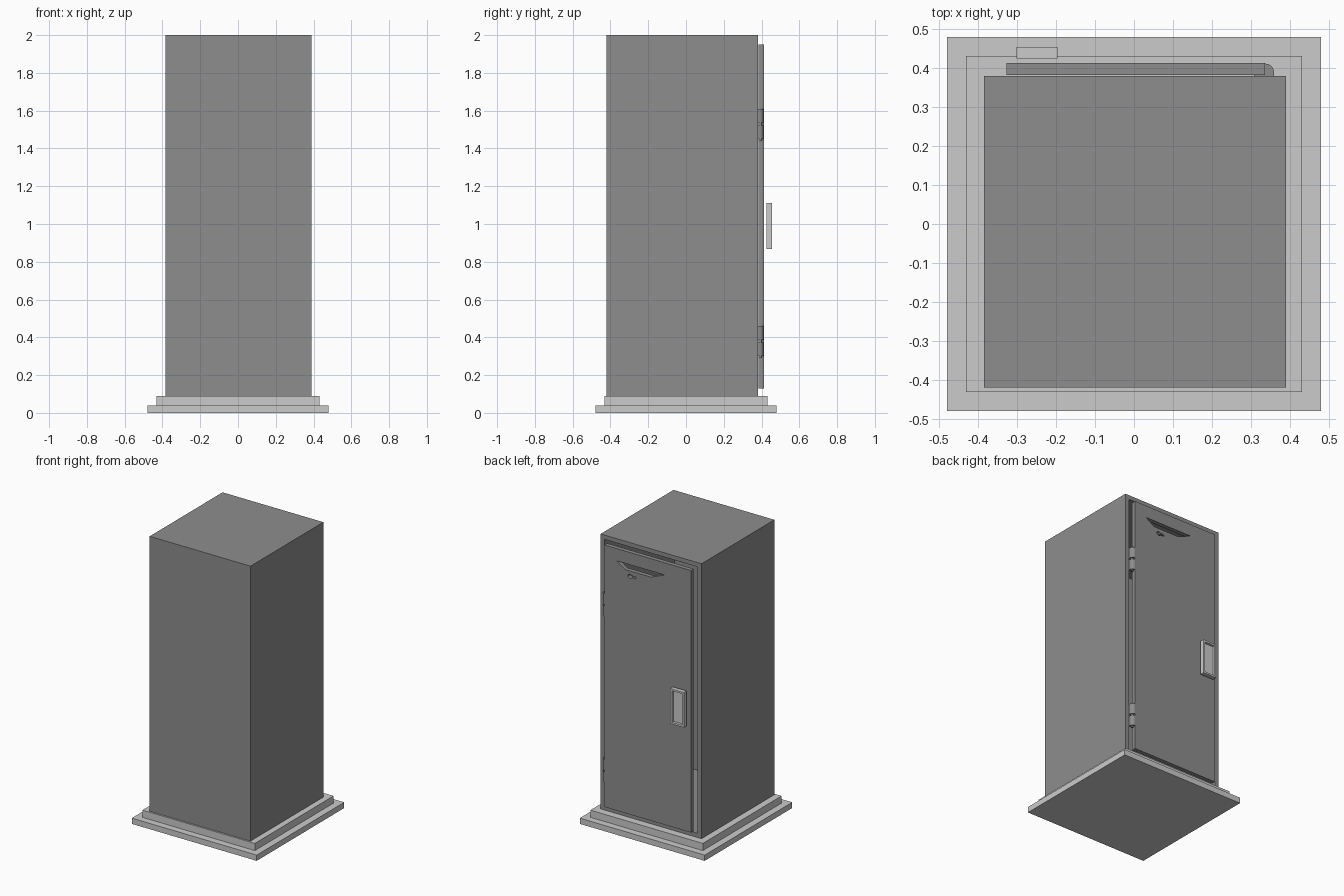
import bpy, bmesh, math

if "Cube" in bpy.data.objects:
    bpy.data.objects.remove(bpy.data.objects["Cube"])

dark = bpy.data.materials.new("dark_grey")
dark.diffuse_color = (0.27, 0.27, 0.27, 1)
dark.use_nodes = True
dark.node_tree.nodes["Principled BSDF"].inputs["Base Color"].default_value = dark.diffuse_color


def finish(name, bm, mat=None):
    bmesh.ops.recalc_face_normals(bm, faces=bm.faces)
    me = bpy.data.meshes.new(name)
    bm.to_mesh(me)
    bm.free()
    ob = bpy.data.objects.new(name, me)
    bpy.context.collection.objects.link(ob)
    if mat:
        me.materials.append(mat)
    return ob


def box_bm(x, y, z):
    bm = bmesh.new()
    bmesh.ops.create_cube(bm, size=1)
    for v in bm.verts:
        v.co = [r[0] if c < 0 else r[1] for c, r in zip(v.co, (x, y, z))]
    return bm


def recess_back(bm, border, depth):
    """Inset the +y face and sink it to leave a rimmed cavity."""
    bm.normal_update()
    f = max(bm.faces, key=lambda f: f.calc_center_median().y)
    bmesh.ops.inset_individual(bm, faces=[f], thickness=border)
    r = bmesh.ops.extrude_face_region(bm, geom=[f])
    verts = [g for g in r["geom"] if isinstance(g, bmesh.types.BMVert)]
    bmesh.ops.translate(bm, verts=verts, vec=(0, -depth, 0))
    if f.is_valid:
        bmesh.ops.delete(bm, geom=[f], context='FACES_ONLY')


def prism(name, pts, axis, lo, hi, mat=None):
    """Extrude a 2D profile: axis 'y' takes (x, z), axis 'z' takes (x, y)."""
    bm = bmesh.new()
    place = (lambda a, b, t: (a, t, b)) if axis == 'y' else (lambda a, b, t: (a, b, t))
    f = bm.faces.new([bm.verts.new(place(a, b, lo)) for a, b in pts])
    r = bmesh.ops.extrude_face_region(bm, geom=[f])
    verts = [g for g in r["geom"] if isinstance(g, bmesh.types.BMVert)]
    bmesh.ops.translate(bm, verts=verts, vec=[c * (hi - lo) for c in place(0, 0, 1)])
    return finish(name, bm, mat)


# Stepped base
finish("base_lower", box_bm((-.48, .48), (-.48, .48), (0, .04)))
finish("base_upper", box_bm((-.432, .432), (-.432, .432), (.04, .09)))

# Hollow cabinet, open at the back
bm = box_bm((-.385, .39), (-.42, .38), (.09, 2.0))
recess_back(bm, .042, .77)
finish("cabinet", bm, dark)

# Door with vent and keyhole cut through it
door = finish("door", box_bm((-.327, .337), (.383, .413), (.13, 1.95)), dark)
vent = [(.245, 1.865), (-.125, 1.865), (-.02, 1.822), (.18, 1.822)]
keyhole = [(.14 + .017 * math.cos(a), 1.785 + .014 * math.sin(a))
           for a in [math.radians(-155 + i * 31) for i in range(11)]]
keyhole += [(.095, 1.791), (.095, 1.779)]
# the round end faces +x, the slot runs toward -x
for name, pts in (("vent_cutter", vent), ("keyhole_cutter", keyhole)):
    cutter = prism(name, pts, 'y', .37, .43)
    cutter.hide_render = True
    cutter.display_type = 'WIRE'
    mod = door.modifiers.new(name, 'BOOLEAN')
    mod.operation = 'DIFFERENCE'
    mod.solver = 'EXACT'
    mod.object = cutter

# Hinges: two rounded knuckles around a pin, tucked under the door edge
arc = [(.337 + .023 * math.cos(math.radians(a)), .389 + .023 * math.sin(math.radians(a)))
       for a in range(0, 91, 15)]
profile = [(.308, .376), (.36, .376)] + arc + [(.308, .412)]
pin = [(.345 + .008 * math.cos(i * math.pi / 6), .392 + .008 * math.sin(i * math.pi / 6))
       for i in range(12)]
for label, z in (("lower", .30), ("upper", 1.45)):
    prism(label + "_hinge_bottom", profile, 'z', z, z + .073, dark)
    prism(label + "_hinge_top", profile, 'z', z + .085, z + .16, dark)
    prism(label + "_hinge_pin", pin, 'z', z - .01, z + .155, dark)

# Recessed pull handle
bm = box_bm((-.302, -.197), (.425, .455), (.868, 1.112))
recess_back(bm, .018, .018)
finish("handle", bm)
